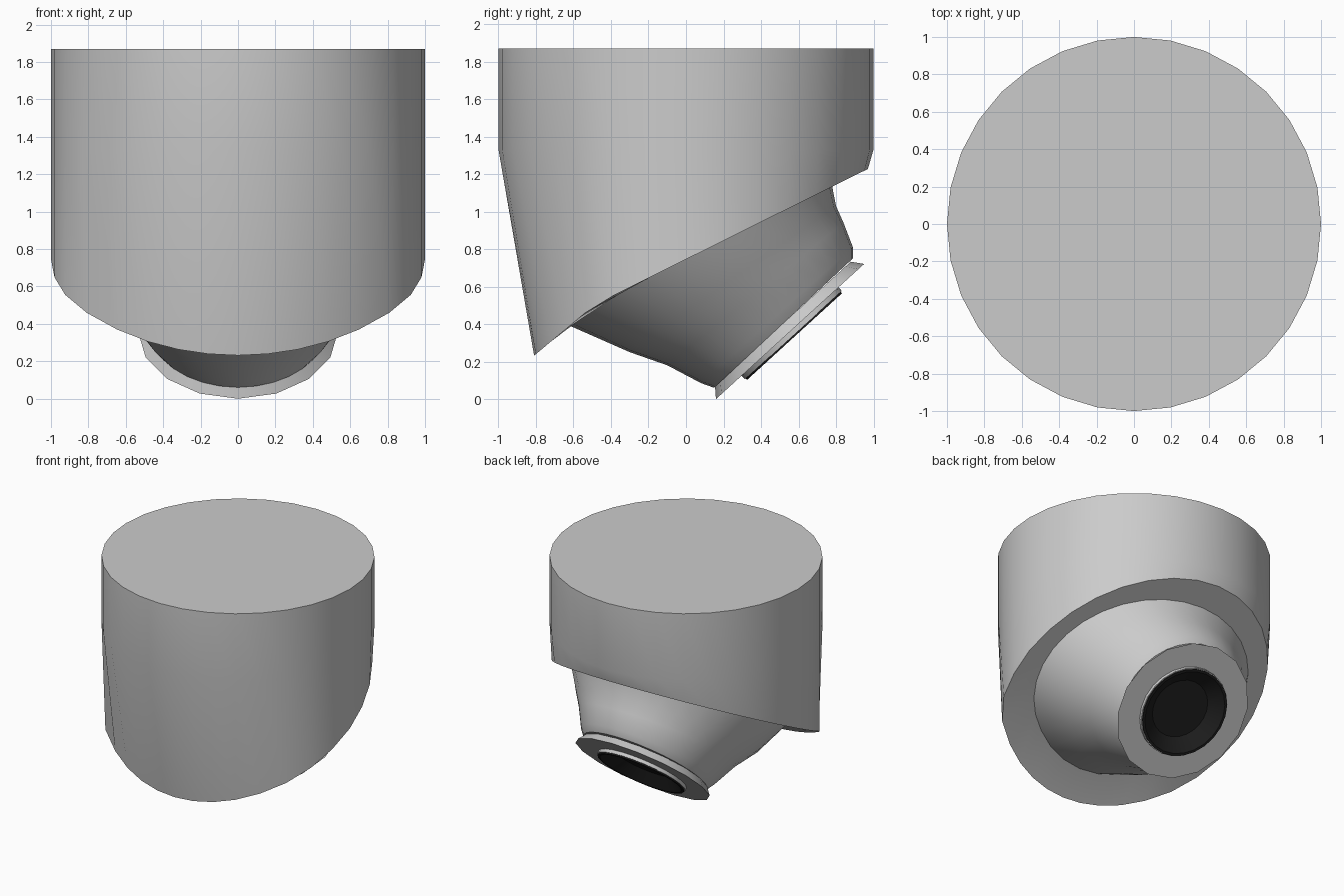
import bpy, bmesh, math
from mathutils import Vector

if "Cube" in bpy.data.objects:
    bpy.data.objects.remove(bpy.data.objects["Cube"])


def material(name, value):
    m = bpy.data.materials.new(name)
    m.diffuse_color = (value, value, value, 1)
    m.use_nodes = True
    m.node_tree.nodes["Principled BSDF"].inputs["Base Color"].default_value = m.diffuse_color
    return m


grey = material("light_grey", 0.6)
black = material("lens_black", 0.013)


def loft(name, rings, mat, closed=False, angle=30):
    """Skin a list of equal-length point rings; cap the ends or join them in a loop."""
    bm = bmesh.new()
    vr = [[bm.verts.new(p) for p in ring] for ring in rings]
    n = len(vr[0])
    pairs = list(zip(vr, vr[1:]))
    if closed:
        pairs.append((vr[-1], vr[0]))
    else:
        bm.faces.new(vr[0])
        bm.faces.new(vr[-1])
    for a, b in pairs:
        for i in range(n):
            j = (i + 1) % n
            bm.faces.new((a[i], a[j], b[j], b[i]))
    bmesh.ops.recalc_face_normals(bm, faces=bm.faces)
    me = bpy.data.meshes.new(name)
    bm.to_mesh(me)
    bm.free()
    me.materials.append(mat)
    ob = bpy.data.objects.new(name, me)
    bpy.context.collection.objects.link(ob)
    bpy.ops.object.select_all(action='DESELECT')
    ob.select_set(True)
    bpy.context.view_layer.objects.active = ob
    bpy.ops.object.shade_smooth_by_angle(angle=math.radians(angle))
    return ob


def underside(y):
    """Height of the slanted underside, steeper toward the front."""
    return min(0.745 + 0.497 * y, 0.5 + 0.84 * (y + 0.49))


def oval(p, q, half_width, n):
    """Oval between side-view points p and q (y, z), starting at p."""
    c = [(a + b) / 2 for a, b in zip(p, q)]
    h = [(b - a) / 2 for a, b in zip(p, q)]
    ring = []
    for i in range(n):
        t = 2 * math.pi * i / n
        ring.append(Vector((math.sin(t) * half_width,
                            c[0] - math.cos(t) * h[0],
                            c[1] - math.cos(t) * h[1])))
    return ring


# Housing: round drum with a tapered front and slanted underside
N = 32


def rim_point(i):
    t = 2 * math.pi * i / N
    a = min(t, 2 * math.pi - t) / math.radians(61)
    r = 1 - 0.19 * (1 - a * a) if a < 1 else 1 - 0.03 * max(0, -math.cos(t))
    y = -r * math.cos(t)
    return Vector((r * math.sin(t), y, underside(y)))


neck_top = oval((-0.62, 0.38), (0.78, 1.12), 0.84, N)
for v in neck_top:
    v.z = underside(v.y)
loft("housing", [
    oval((-1, 1.87), (1, 1.87), 1, N),
    oval((-1, 1.33), (1, 1.33), 1, N),
    [rim_point(i) for i in range(N)],
    neck_top], grey)

# Neck: flared tube leading to the tilted eyepiece
loft("neck", [
    neck_top,
    oval((-0.30, 0.25), (0.80, 1.03), 0.72, N),
    oval((-0.10, 0.18), (0.84, 0.94), 0.62, N),
    oval((0.08, 0.085), (0.89, 0.81), 0.53, N),
    oval((0.15, 0.06), (0.89, 0.75), 0.49, N)], grey)

# Tilted axis shared by flange, barrel and lens
CENTRE = Vector((0, 0.555, 0.36))
AXIS = Vector((0, 0.674, -0.739)).normalized()
UP = Vector((0, 0.739, 0.674)).normalized()


def disc(s, r, n):
    return [CENTRE + AXIS * s - UP * r * math.cos(2 * math.pi * i / n)
            + Vector((r * math.sin(2 * math.pi * i / n), 0, 0)) for i in range(n)]


def turned(name, profile, mat, n, closed=False):
    return loft(name, [disc(s, r, n) for s, r in profile], mat, closed)


turned("flange", [(-0.057, 0.49), (0, 0.535), (0, 0.34), (-0.05, 0.34)], grey, 16, True)
turned("lens_barrel", [(-0.05, 0.35), (0.026, 0.35), (0.026, 0.335), (-0.05, 0.335)],
       grey, 24, True)
# Lens: dark dished bowl with a flat bottom
turned("lens", [(-0.056, 0.34), (0.036, 0.343), (0.036, 0.325), (-0.045, 0.225)], black, 24)
